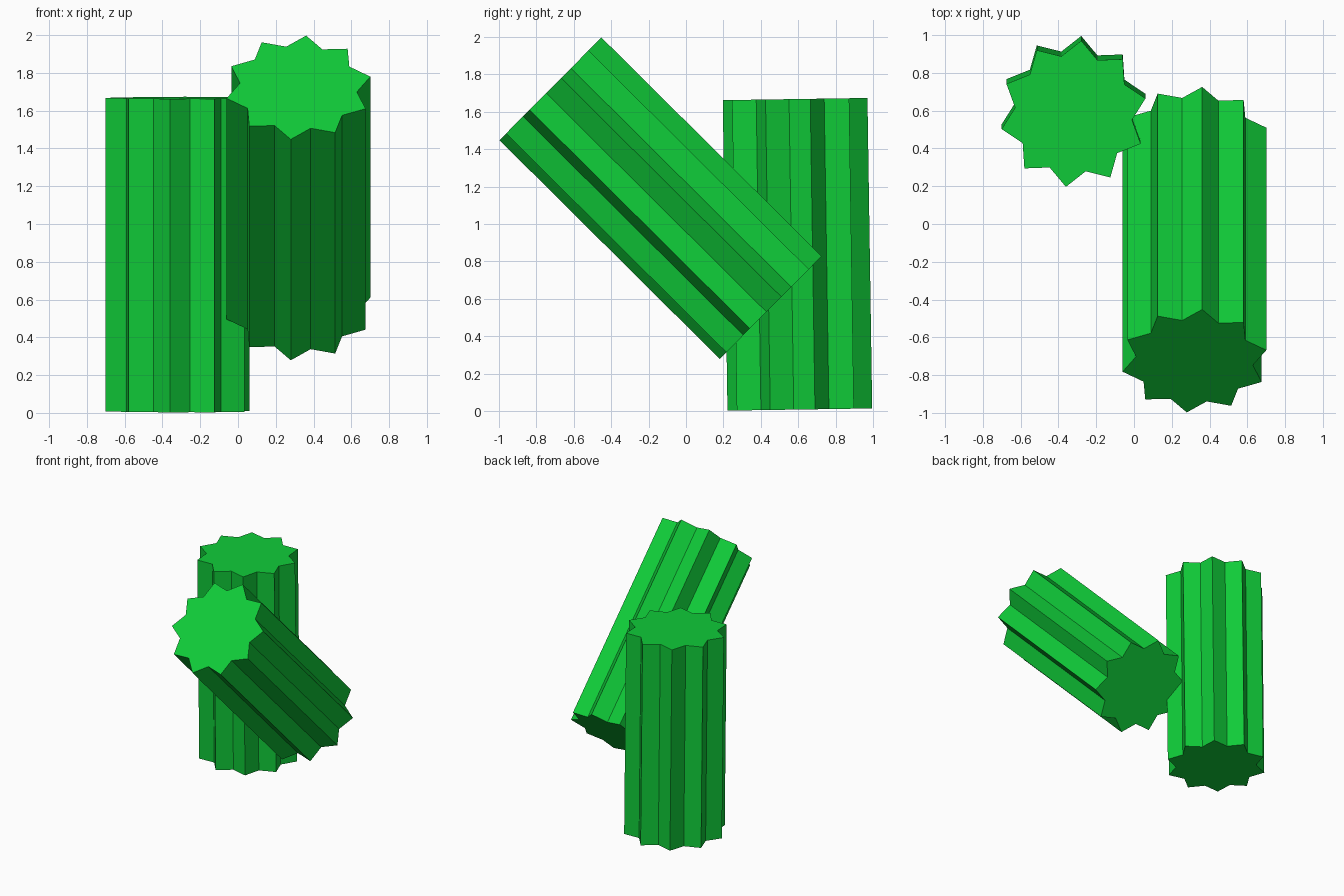
import bpy, bmesh
from math import sin, cos, radians

if "Cube" in bpy.data.objects:
    bpy.data.objects.remove(bpy.data.objects["Cube"])

POINTS, OUTER, INNER, LENGTH, PHASE = 10, 0.389, 0.311, 1.66, 84

green = bpy.data.materials.new("green")
green.diffuse_color = (0.005, 0.6, 0.04, 1)
green.use_nodes = True
green.node_tree.nodes["Principled BSDF"].inputs["Base Color"].default_value = green.diffuse_color


def star_prism(name, centre, tilt):
    """Ten-pointed star prism, centred and tilted about the x axis."""
    bm = bmesh.new()
    ring = []
    for i in range(POINTS * 2):
        r = INNER if i % 2 else OUTER
        a = radians(PHASE + i * 180 / POINTS)
        ring.append(bm.verts.new((r * cos(a), r * sin(a), -LENGTH / 2)))
    base = bm.faces.new(ring)
    top = bmesh.ops.extrude_face_region(bm, geom=[base], use_keep_orig=True)["geom"]
    bmesh.ops.translate(bm, vec=(0, 0, LENGTH),
                        verts=[v for v in top if isinstance(v, bmesh.types.BMVert)])
    bmesh.ops.recalc_face_normals(bm, faces=bm.faces)
    mesh = bpy.data.meshes.new(name)
    bm.to_mesh(mesh)
    bm.free()
    mesh.materials.append(green)
    ob = bpy.data.objects.new(name, mesh)
    ob.location = centre
    ob.rotation_euler.x = radians(tilt)
    bpy.context.collection.objects.link(ob)


# Nearly upright column at the back left, leaning column at the front right
star_prism("upright_column", (-0.32, 0.596, 0.838), 0.87)
star_prism("leaning_column", (0.32, -0.136, 1.138), 45.2)
